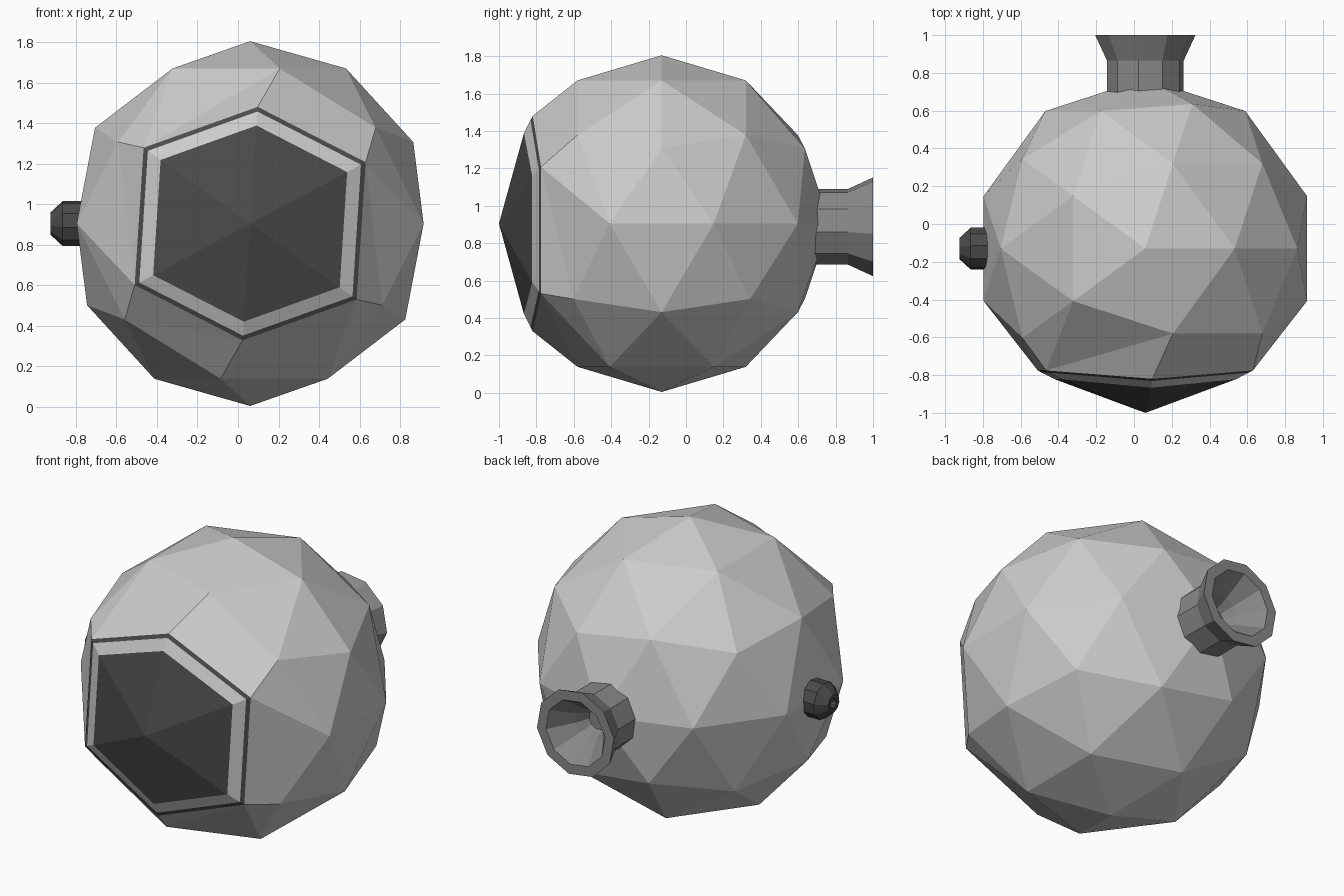
import bpy, bmesh, math
from mathutils import Matrix, Vector

if "Cube" in bpy.data.objects:
    bpy.data.objects.remove(bpy.data.objects["Cube"])

CENTER = Vector((0.06, -0.13, 0.905))


def material(name, v):
    m = bpy.data.materials.new(name)
    m.diffuse_color = (v, v, v, 1)
    m.use_nodes = True
    m.node_tree.nodes["Principled BSDF"].inputs["Base Color"].default_value = m.diffuse_color
    return m


def add_object(name, bm, mat=None):
    me = bpy.data.meshes.new(name)
    bm.to_mesh(me)
    bm.free()
    ob = bpy.data.objects.new(name, me)
    bpy.context.collection.objects.link(ob)
    if mat:
        me.materials.append(mat)
    return ob


def lathe(name, profile, sides, origin, axis, phase, mat):
    """Revolve (radius, height) points around an axis through origin."""
    rot = Vector((0, 0, 1)).rotation_difference(Vector(axis)).to_matrix()
    bm = bmesh.new()
    rings = []
    for r, h in profile:
        angs = [phase + 2 * math.pi * i / sides for i in range(sides)]
        rings.append([bm.verts.new(Vector(origin) + rot @ Vector((r * math.cos(a), r * math.sin(a), h)))
                      for a in angs])
    for a, b in zip(rings, rings[1:]):
        for i in range(sides):
            j = (i + 1) % sides
            bm.faces.new((a[i], a[j], b[j], b[i]))
    bm.faces.new(rings[0][::-1])
    bm.faces.new(rings[-1])
    bmesh.ops.recalc_face_normals(bm, faces=bm.faces)
    return add_object(name, bm, mat)


def strip(name, outer, inner, mat=None):
    """Band of quads between two hexagonal rings."""
    bm = bmesh.new()
    a = [bm.verts.new(p) for p in outer]
    b = [bm.verts.new(p) for p in inner]
    for i in range(len(a)):
        j = (i + 1) % len(a)
        bm.faces.new((a[i], a[j], b[j], b[i]))
    return add_object(name, bm, mat)


dark = material("dark_grey", 0.07)
mid = material("mid_grey", 0.25)

# Faceted body: the ring round the front vertex is twisted and widened into a window opening
bm = bmesh.new()
bmesh.ops.create_icosphere(bm, subdivisions=2, radius=0.9)
tip = min(bm.verts, key=lambda v: v.co.y)
ring = [e.other_vert(tip) for e in tip.link_edges]
ring.sort(key=lambda v: math.atan2(v.co.z, v.co.x))
twist = Matrix.Rotation(math.radians(-28), 3, 'Y')
for v in ring:
    p = twist @ v.co
    v.co = (p.x * 1.22, p.y * 1.18 + 0.214, p.z * 1.22)
opening = [v.co + CENTER for v in ring]
bmesh.ops.delete(bm, geom=[tip], context='VERTS')
bmesh.ops.translate(bm, verts=bm.verts, vec=CENTER)
add_object("body", bm)


def hexagon(s, dy):
    return [Vector((CENTER.x + (p.x - CENTER.x) * s, p.y + dy,
                    CENTER.z + (p.z - CENTER.z) * s)) for p in opening]


# Front window: dark seam, bevelled frame, faceted glass
seam, frame = hexagon(0.96, -0.012), hexagon(0.84, -0.047)
strip("window_seam", opening, seam, dark)
strip("window_frame", seam, frame)
bm = bmesh.new()
rim = [bm.verts.new(p) for p in frame]
top = bm.verts.new((CENTER.x, -1.0, CENTER.z))
for i in range(6):
    bm.faces.new((rim[i], rim[(i + 1) % 6], top))
add_object("window_glass", bm, dark)

# Rear nozzle with flared, hollow mouth
lathe("nozzle",
      [(0.205, 0.60), (0.205, 0.865), (0.268, 1.0), (0.205, 1.0),
       (0.10, 0.86), (0.06, 0.78)],
      10, (CENTER.x, 0, 0.888), (0, 1, 0), math.radians(8), mid)

# Side knob with a small dimple
lathe("side_knob",
      [(0.112, 0.76), (0.112, 0.865), (0.056, 0.925), (0.03, 0.925), (0.025, 0.88)],
      10, (0, CENTER.y, CENTER.z), (-1, 0, 0), math.radians(8), dark)
